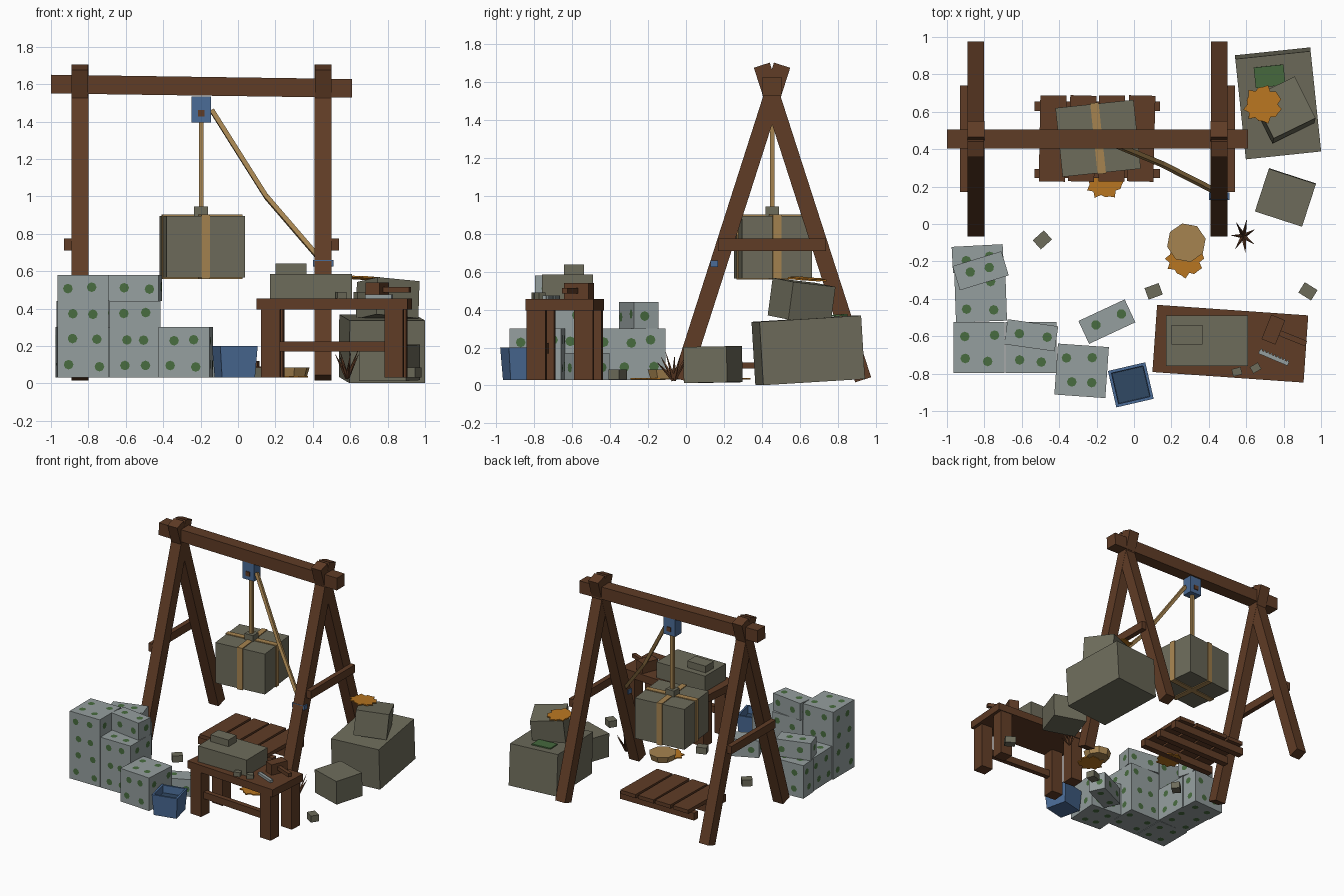
import bpy, bmesh, math, random
from mathutils import Vector, Matrix, Euler

random.seed(4)
if "Cube" in bpy.data.objects:
    bpy.data.objects.remove(bpy.data.objects["Cube"])


def material(name, r, g, b):
    m = bpy.data.materials.new(name)
    m.use_nodes = True
    m.diffuse_color = (r, g, b, 1)
    m.node_tree.nodes["Principled BSDF"].inputs["Base Color"].default_value = (r, g, b, 1)
    return m


WOOD = material("brown wood", .115, .045, .019)
ROCK = material("olive rock", .155, .15, .105)
STONE = material("pale grey stone", .3, .345, .345)
MOSS = material("moss green", .065, .15, .05)
BLUE = material("blue paint", .07, .15, .31)
DARK = material("dark blue", .03, .065, .125)
ROPE = material("tan rope", .38, .23, .08)
LEAF = material("orange leaf", .48, .18, .015)


def finish(name, bm, mats, loc=(0, 0, 0), rot=(0, 0, 0)):
    mesh = bpy.data.meshes.new(name)
    bm.to_mesh(mesh)
    bm.free()
    for m in mats:
        mesh.materials.append(m)
    ob = bpy.data.objects.new(name, mesh)
    ob.location = loc
    ob.rotation_euler = [math.radians(a) for a in rot]
    bpy.context.collection.objects.link(ob)
    return ob


def box(name, loc, size, mat, rot=(0, 0, 0)):
    bm = bmesh.new()
    bmesh.ops.create_cube(bm, size=1, matrix=Matrix.Diagonal((*size, 1)))
    return finish(name, bm, [mat], loc, rot)


def beam(name, a, b, width, mat, depth=None):
    """Square bar running between two points."""
    a, b = Vector(a), Vector(b)
    d = b - a
    ob = box(name, (a + b) / 2, (width, depth or width, d.length), mat)
    side = Vector((0, 1, 0)) if abs(d.normalized().y) < .1 else Vector((1, 0, 0))
    z = d.normalized()
    x = side.cross(z).normalized() if side.y else (side - z * side.dot(z)).normalized()
    ob.rotation_euler = Matrix((x, z.cross(x), z)).transposed().to_euler()
    return ob


def mossy_block(name, x, y, base, size, turn=0):
    """Stone block with round moss patches on every face."""
    bm = bmesh.new()
    bmesh.ops.create_cube(bm, size=1, matrix=Matrix.Diagonal((*size, 1)))
    for axis in range(3):
        u, v = [i for i in range(3) if i != axis]
        for sign in (-1, 1):
            for i in range(2):
                for j in range(2 if size[v] > .2 else 1):
                    p = Vector((0, 0, 0))
                    p[axis] = sign * (size[axis] / 2 + .002)
                    nu, nv = (2 if size[u] > .2 else 1), (2 if size[v] > .2 else 1)
                    if i >= nu:
                        continue
                    p[u] = ((i + .5) / nu - .5) * size[u] + random.uniform(-.025, .025)
                    p[v] = ((j + .5) / nv - .5) * size[v] + random.uniform(-.01, .01)
                    n = Vector((0, 0, 0))
                    n[axis] = sign
                    m = Matrix.Translation(p) @ n.to_track_quat('Z', 'Y').to_matrix().to_4x4()
                    ring = bmesh.ops.create_circle(bm, cap_ends=True, segments=8, radius=.026, matrix=m)
                    for f in {f for w in ring["verts"] for f in w.link_faces}:
                        f.material_index = 1
    return finish(name, bm, [STONE, MOSS], (x, y, base + size[2] / 2), (0, 0, turn))


def leaf(name, loc, rot):
    """Thin ragged disc."""
    bm = bmesh.new()
    bmesh.ops.create_cone(bm, cap_ends=True, segments=24, radius1=.1, radius2=.1, depth=.009)
    for v in bm.verts:
        k = round(math.atan2(v.co.y, v.co.x) / math.tau * 24)
        s = (.86 if k % 2 else 1) * (1 + .1 * math.sin(k * 1.7))
        v.co.x *= s
        v.co.y *= s
    return finish(name, bm, [LEAF], loc, rot)


# Hoist frame
for side, x, out in (("right", -.845, -.91), ("left", .455, .52)):
    beam(f"{side}_front_leg", (x, -.025, .03), (x, .507, 1.69), .09, WOOD)
    beam(f"{side}_back_leg", (x, .935, .03), (x, .4, 1.69), .088, WOOD)
    box(f"{side}_brace", (out, .455, .742), (.04, .57, .065), WOOD)
beam("top_beam", (-1, .455, 1.6), (.61, .455, 1.577), .1, WOOD)

# Pulley, ropes and cleat
box("pulley", (-.197, .455, 1.465), (.105, .085, .14), BLUE)
box("pulley_axle", (-.197, .455, 1.445), (.035, .1, .035), WOOD)
beam("lifting_rope", (-.197, .455, 1.4), (-.197, .455, .93), .025, ROPE)
pull = [(-.14, .44, 1.46), (.15, .32, 1.0), (.425, .18, .68)]
for a, b in zip(pull, pull[1:]):
    beam("pull_rope", a, b, .025, ROPE)
box("cleat", (.455, .148, .643), (.11, .04, .035), BLUE)

# Hanging block with crossed straps
c = (-.192, .458, .73)
box("hanging_block", c, (.42, .37, .33), ROCK, (0, 0, 6))
box("strap_lengthwise", c, (.045, .382, .343), ROPE, (0, 0, 6))
box("strap_crosswise", c, (.432, .045, .343), ROPE, (0, 0, 6))
box("strap_knot", (-.197, .455, .92), (.075, .07, .05), ROCK)

# Pallet
for y in (.27, .455, .63):
    box("pallet_runner", (-.197, y, .06), (.67, .05, .06), WOOD)
for i in range(4):
    box("pallet_plank", (-.435 + i * .158, .457, .105), (.14, .46, .03), WOOD, (0, 0, random.uniform(-2, 2)))

# Workbench, built in its own turned frame
turn = Matrix.Translation((.515, -.64, 0)) @ Matrix.Rotation(math.radians(-4), 4, 'Z')


def bench(name, loc, size):
    box(name, turn @ Vector(loc), size, WOOD, (0, 0, -4))


bench("bench_top", (0, 0, .425), (.81, .36, .06))
for sx in (-1, 1):
    for sy in (-1, 1):
        bench("bench_leg", (sx * .33, sy * .125, .213), (.1, .1, .366))
bench("bench_stretcher", (0, -.125, .197), (.57, .04, .055))

# Things on the bench
box("stone_slab", (.39, -.625, .52), (.44, .27, .13), ROCK)
box("small_slab", (.283, -.592, .612), (.165, .105, .055), ROCK)
box("mallet_head", (.745, -.565, .498), (.08, .14, .085), WOOD, (0, 0, -22))
beam("mallet_handle", (.76, -.575, .5), (.92, -.64, .5), .03, WOOD)
blade = Matrix.Translation((.747, -.715, .465)) @ Matrix.Rotation(math.radians(-23), 4, 'Z')
box("saw_blade", blade.translation, (.17, .022, .02), STONE, (0, 0, -23))
for i in range(9):
    box("saw_tooth", blade @ Vector((-.076 + i * .019, .012, 0)), (.009, .014, .018), STONE, (0, 0, -23))
for x, y, a in ((.55, -.79, 15), (.65, -.77, 30)):
    box("stone_chip", (x, y, .472), (.05, .04, .035), ROCK, (0, 0, a))

# Bucket: tapered box with a sunken dark inside
bm = bmesh.new()
bmesh.ops.create_cube(bm, size=1, matrix=Matrix.Diagonal((.205, .2, .17, 1)))
for v in bm.verts:
    if v.co.z < 0:
        v.co.x *= .88
        v.co.y *= .88
bm.faces.ensure_lookup_table()
top = max(bm.faces, key=lambda f: f.calc_center_median().z)
bmesh.ops.inset_region(bm, faces=[top], thickness=.022)
bmesh.ops.inset_region(bm, faces=[top], thickness=.004, depth=-.06)
top.material_index = 1
finish("bucket", bm, [BLUE, DARK], (-.017, -.86, .115), (0, 0, 13))

# Stack of mossy blocks
full, low, half = (.273, .273, .27), (.273, .273, .14), (.273, .135, .14)
mossy_block("corner_block", -.828, -.66, .03, full)
mossy_block("corner_upper_block", -.828, -.66, .3, (.273, .273, .28))
mossy_block("inner_block", -.55, -.66, .03, full)
mossy_block("inner_upper_block", -.55, -.66, .3, low)
mossy_block("inner_top_block", -.55, -.595, .44, half, -8)
mossy_block("side_block", -.82, -.385, .03, full, 2)
mossy_block("rear_block", -.835, -.185, .03, (.273, .14, .27), 3)
mossy_block("rear_top_block", -.82, -.25, .3, half, 17)
mossy_block("front_block", -.28, -.785, .03, full, -4)
mossy_block("fallen_block", -.145, -.522, .03, half, 25)

# Boulders
box("large_boulder", (.77, .645, .185), (.405, .54, .335), ROCK, (3.5, 0, 6))
box("upper_boulder", (.8, .61, .445), (.25, .25, .2), ROCK, (-6, 5, 26))
box("boulder_moss", (.725, .79, .369), (.16, .11, .009), MOSS, (3.5, 0, 6))
box("side_boulder", (.81, .142, .11), (.265, .24, .19), ROCK, (1, 0, -18))
for x, y, a in ((-.49, -.085, 42), (.105, -.36, 20), (.93, -.36, -32)):
    box("loose_stone", (x, y, .057), (.08, .065, .053), ROCK, (0, 0, a))

# Rope coil and fallen leaves
bm = bmesh.new()
bmesh.ops.create_cone(bm, cap_ends=True, segments=8, radius1=.09, radius2=.105, depth=.05)
finish("rope_coil", bm, [ROPE], (.28, -.1, .06), (0, 0, 12))
leaf("ground_leaf", (.275, -.185, .036), (0, 0, 0))
leaf("pallet_leaf", (-.155, .235, .036), (0, 0, 30))
leaf("boulder_leaf", (.69, .64, .562), (-3, 4, 15))

# Dry twigs fanning out from one spot
for i in range(7):
    a = i * math.tau / 7 + .4
    tip = Vector((.065 * math.cos(a), .09 * math.sin(a), random.uniform(.08, .16)))
    bm = bmesh.new()
    bmesh.ops.create_cone(bm, cap_ends=True, segments=4, radius1=.013, radius2=.001, depth=tip.length)
    twig = finish("twig", bm, [WOOD], Vector((.585, -.065, .03)) + tip / 2)
    twig.rotation_euler = tip.to_track_quat('Z', 'Y').to_euler()
